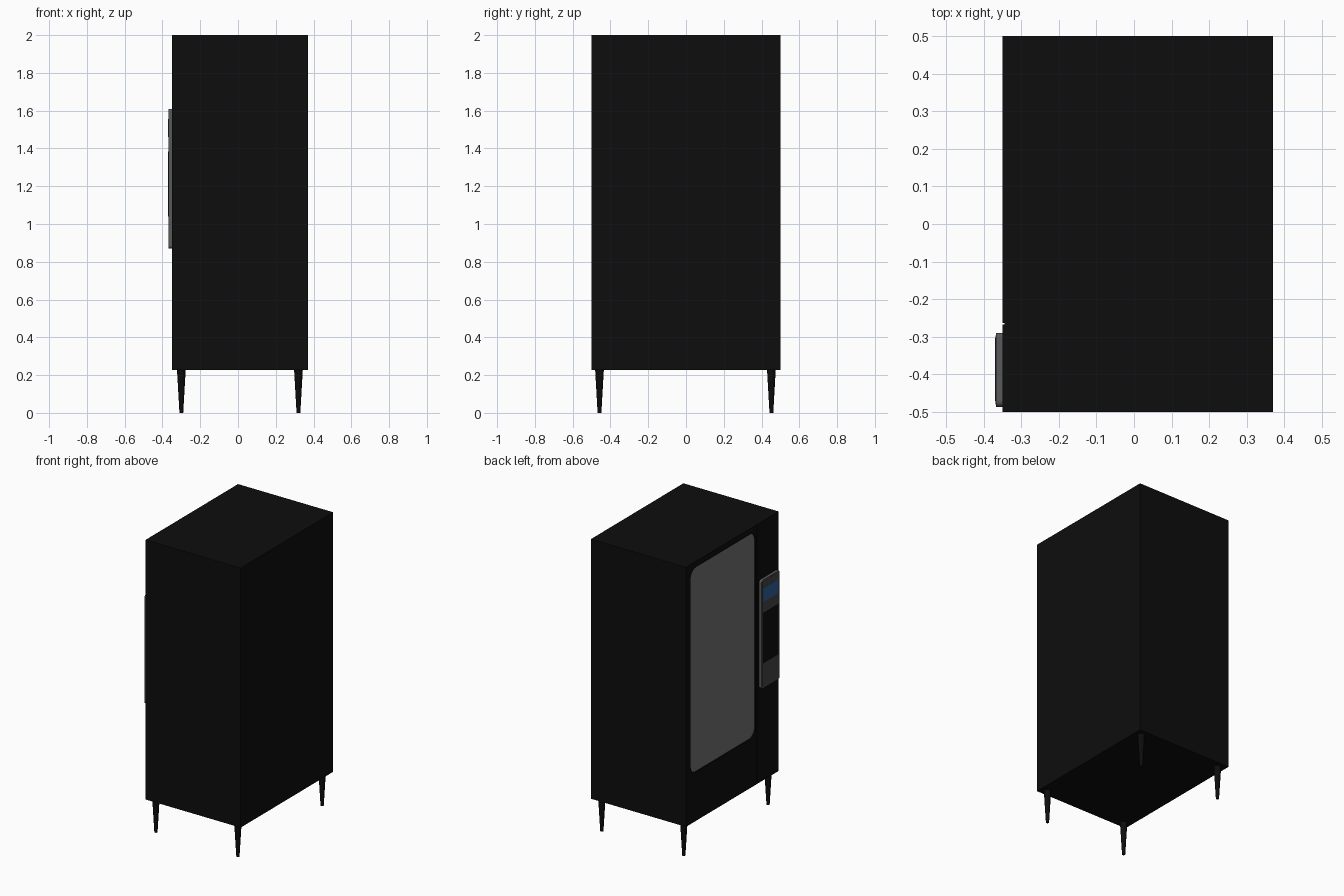
import bpy, bmesh
from math import sin, cos, pi
from mathutils import Matrix

if "Cube" in bpy.data.objects:
    bpy.data.objects.remove(bpy.data.objects["Cube"])


def material(name, r, g, b):
    m = bpy.data.materials.new(name)
    m.diffuse_color = (r, g, b, 1)
    m.use_nodes = True
    m.node_tree.nodes["Principled BSDF"].inputs["Base Color"].default_value = m.diffuse_color
    return m


BLACK = material("black", 0.004, 0.004, 0.004)
GLASS = material("window_grey", 0.17, 0.17, 0.17)
FRAME = material("frame_grey", 0.1, 0.1, 0.1)
PANEL = material("panel_grey", 0.06, 0.06, 0.06)
BLUE = material("screen_blue", 0.03, 0.12, 0.33)


def finish(name, bm, mat):
    bmesh.ops.recalc_face_normals(bm, faces=bm.faces)
    me = bpy.data.meshes.new(name)
    bm.to_mesh(me)
    bm.free()
    ob = bpy.data.objects.new(name, me)
    bpy.context.collection.objects.link(ob)
    me.materials.append(mat)
    return ob


def slab(name, x0, x1, y0, y1, z0, z1, mat, r=0.0, n=8):
    """Prism along x with an optionally rounded rectangular outline."""
    bm = bmesh.new()
    corners = [(y1 - r, z1 - r, 0), (y0 + r, z1 - r, 1),
               (y0 + r, z0 + r, 2), (y1 - r, z0 + r, 3)]
    pts = []
    for y, z, q in corners:
        for i in range(n + 1 if r else 1):
            a = (q + i / n) * pi / 2
            pts.append((x0, y + r * cos(a), z + r * sin(a)))
    face = bm.faces.new([bm.verts.new(p) for p in pts])
    ext = bmesh.ops.extrude_face_region(bm, geom=[face])
    verts = [v for v in ext["geom"] if isinstance(v, bmesh.types.BMVert)]
    bmesh.ops.translate(bm, verts=verts, vec=(x1 - x0, 0, 0))
    return finish(name, bm, mat)


def cut(target, cutter):
    cutter.hide_render = True
    mod = target.modifiers.new("cut", 'BOOLEAN')
    mod.operation, mod.solver, mod.object = 'DIFFERENCE', 'EXACT', cutter
    bpy.context.view_layer.objects.active = target
    bpy.ops.object.modifier_apply(modifier=mod.name)
    bpy.data.objects.remove(cutter)


# Cabinet with a shallow window recess and a door seam on the -x side
cabinet = slab("cabinet", -0.35, 0.37, -0.5, 0.5, 0.226, 2.0, BLACK)
cut(cabinet, slab("window_cutter", -0.4, -0.338, -0.25, 0.45, 0.56, 1.96, BLACK, 0.06))
cut(cabinet, slab("seam_cutter", -0.4, -0.345, -0.267, -0.263, 0.1, 2.1, BLACK))

# Window pane at the bottom of the recess
slab("window", -0.342, -0.336, -0.25, 0.45, 0.56, 1.96, GLASS, 0.06)

# Control panel: raised frame, face plate, screen and dark keypad area
slab("panel_frame", -0.368, -0.348, -0.487, -0.29, 0.87, 1.61, FRAME, 0.015, 4)
slab("panel_face", -0.369, -0.366, -0.48, -0.297, 0.878, 1.602, PANEL, 0.012, 4)
slab("screen", -0.37, -0.367, -0.468, -0.308, 1.46, 1.555, BLUE)
slab("keypad", -0.37, -0.367, -0.472, -0.304, 1.04, 1.385, BLACK)

# Tapered legs
for x in (-0.3, 0.32):
    for y in (-0.458, 0.452):
        bm = bmesh.new()
        bmesh.ops.create_cone(bm, cap_ends=True, segments=20, radius1=0.01,
                              radius2=0.023, depth=0.228,
                              matrix=Matrix.Translation((x, y, 0.114)))
        leg = finish("leg", bm, BLACK)
        bpy.ops.object.select_all(action='DESELECT')
        leg.select_set(True)
        bpy.context.view_layer.objects.active = leg
        bpy.ops.object.shade_smooth_by_angle()
